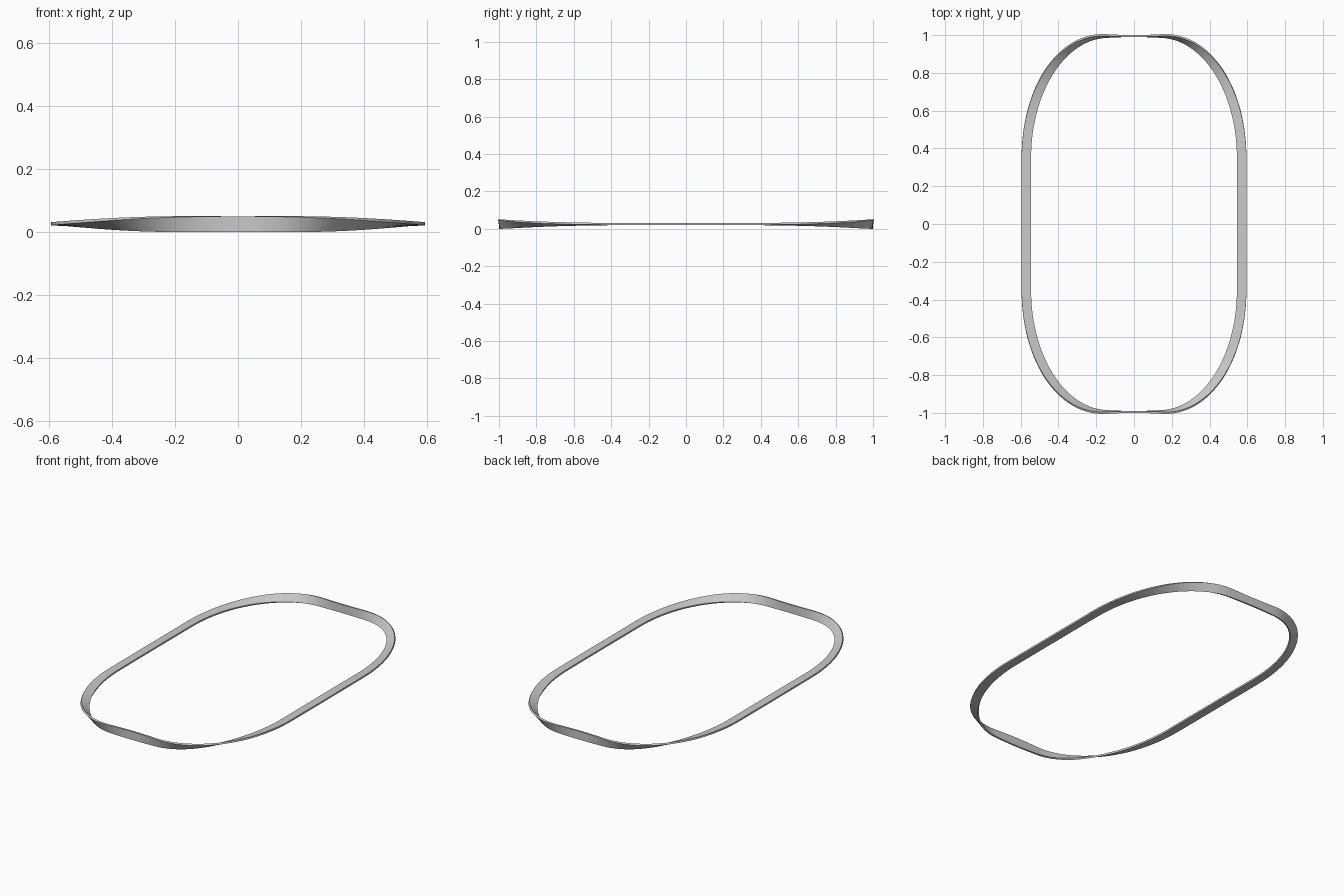
import bpy, bmesh, math
from mathutils import Vector

if "Cube" in bpy.data.objects:
    bpy.data.objects.remove(bpy.data.objects["Cube"])

WIDTH, THICK = 0.05, 0.01
HX, HY = 0.57, 0.995          # half size of the centre line
SY, SX = 0.35, 0.15           # half lengths of the straight sides and ends
K = 0.56                      # corner roundness


def quarter_line():
    """One quarter: list of (point, outward normal, arc length)."""
    a, d = Vector((HX, SY)), Vector((SX, HY))
    b = a + Vector((0, (HY - SY)*K))
    c = d + Vector(((HX - SX)*K, 0))
    out = [(Vector((HX, SY*i/8)), Vector((1, 0))) for i in range(8)]
    for i in range(33):
        t = i/32
        u = 1 - t
        pos = a*u**3 + b*3*u*u*t + c*3*u*t*t + d*t**3
        tan = (b - a)*u*u + (c - b)*2*u*t + (d - c)*t*t
        out.append((pos, Vector((tan.y, -tan.x)).normalized()))
    out += [(Vector((SX*(1 - i/4), HY)), Vector((0, 1))) for i in range(1, 5)]
    length, line = 0, []
    for i, (p, n) in enumerate(out):
        if i:
            length += (p - out[i-1][0]).length
        line.append((p, n, length))
    return line


LINE = quarter_line()


def section(pos, n, length, sx, sy):
    """Rectangular section: flat on the long sides, upright at the ends."""
    f = length/LINE[-1][2]
    a = math.pi/2 * math.sin(math.pi/2 * f**3.4)
    c = Vector((pos.x*sx, pos.y*sy, WIDTH/2))
    n = Vector((n.x*sx, n.y*sy, 0))
    up = Vector((0, 0, 1))
    wide = n*math.cos(a) + up*math.sin(a)
    thin = up*math.cos(a) - n*math.sin(a)
    return [c + wide*i*WIDTH/2 + thin*j*THICK/2
            for i, j in ((1, 1), (-1, 1), (-1, -1), (1, -1))]


# Twisted band: four mirrored quarters joined in one closed loop
bm = bmesh.new()
rings = []
for sx, sy, rev in ((1, 1, False), (-1, 1, True), (-1, -1, False), (1, -1, True)):
    steps = LINE[::-1] if rev else LINE
    for step in steps[:-1]:
        rings.append([bm.verts.new(p) for p in section(*step, sx, sy)])
for r, ring in enumerate(rings):
    nxt = rings[(r + 1) % len(rings)]
    for i in range(4):
        j = (i + 1) % 4
        bm.faces.new((ring[i], ring[j], nxt[j], nxt[i]))
bmesh.ops.recalc_face_normals(bm, faces=bm.faces)

mesh = bpy.data.meshes.new("twisted_band")
bm.to_mesh(mesh)
bm.free()
band = bpy.data.objects.new("twisted_band", mesh)
bpy.context.collection.objects.link(band)
bpy.context.view_layer.objects.active = band
band.select_set(True)
bpy.ops.object.shade_smooth_by_angle(angle=math.radians(40))
